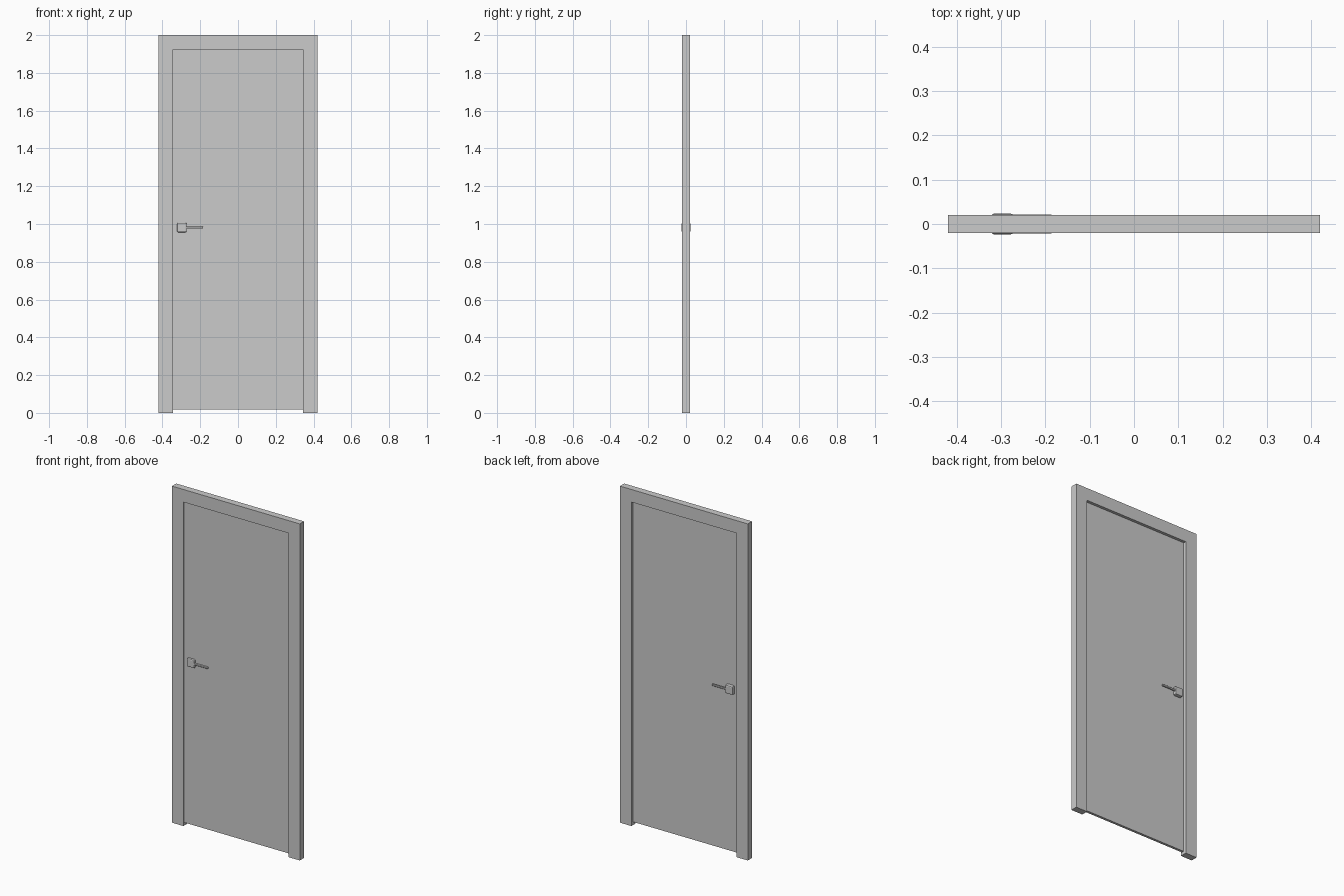
import bpy, bmesh

if "Cube" in bpy.data.objects:
    bpy.data.objects.remove(bpy.data.objects["Cube"])


def prism(name, outline, y0, y1):
    """Extrude an (x, z) outline from y0 to y1."""
    bm = bmesh.new()
    face = bm.faces.new([bm.verts.new((x, y0, z)) for x, z in outline])
    ext = bmesh.ops.extrude_face_region(bm, geom=[face])
    verts = [v for v in ext["geom"] if isinstance(v, bmesh.types.BMVert)]
    bmesh.ops.translate(bm, verts=verts, vec=(0, y1 - y0, 0))
    bmesh.ops.recalc_face_normals(bm, faces=bm.faces[:])
    mesh = bpy.data.meshes.new(name)
    bm.to_mesh(mesh)
    bm.free()
    ob = bpy.data.objects.new(name, mesh)
    bpy.context.collection.objects.link(ob)
    return ob


def box(name, x0, x1, y0, y1, z0, z1, bevel=0, segments=1):
    ob = prism(name, [(x0, z0), (x1, z0), (x1, z1), (x0, z1)], y0, y1)
    if bevel:
        mod = ob.modifiers.new("bevel", 'BEVEL')
        mod.width = bevel
        mod.segments = segments
    return ob


# Door frame: one U-shaped profile with no threshold
W, IN, TOP = 0.42, 0.345, 1.925
prism("door_frame", [(-W, 0), (-IN, 0), (-IN, TOP), (IN, TOP),
                     (IN, 0), (W, 0), (W, 2), (-W, 2)], -0.02, 0.02)

# Door leaf: thin slab set closer to the front, raised off the floor
box("door_panel", -IN, IN, -0.012, 0.003, 0.018, TOP)

# Handle block passing through the leaf
box("handle_block", -0.322, -0.272, -0.0235, 0.0235, 0.956, 1.006, 0.006, 2)

# One lever on each side
for side, y0, y1 in (("front", -0.021, -0.013), ("back", 0.013, 0.021)):
    box(side + "_lever", -0.285, -0.184, y0, y1, 0.975, 0.987, 0.002)
